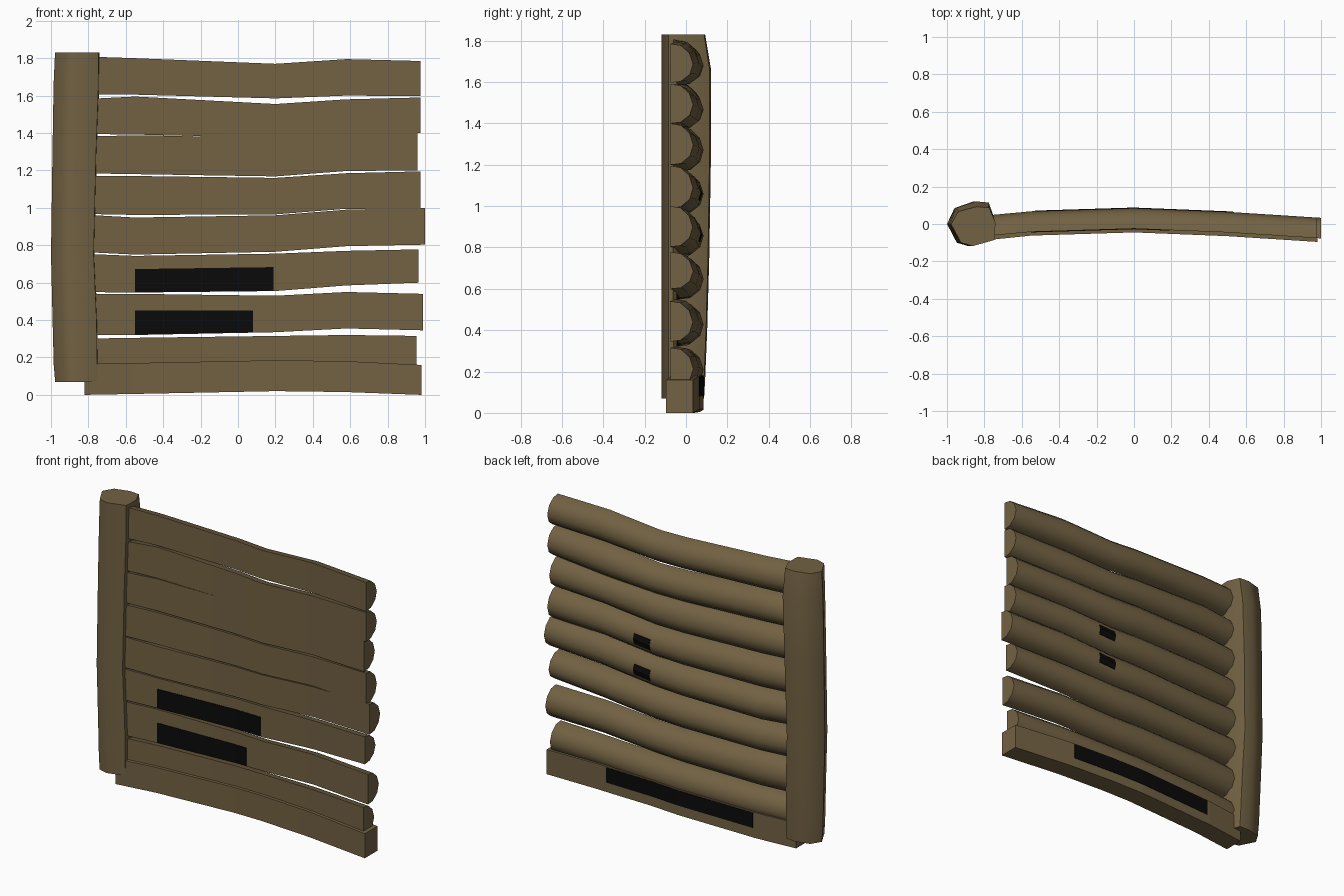
import bpy, bmesh, math

if "Cube" in bpy.data.objects:
    bpy.data.objects.remove(bpy.data.objects["Cube"])

def material(name, rgb):
    m = bpy.data.materials.new(name)
    m.diffuse_color = (*rgb, 1)
    m.use_nodes = True
    m.node_tree.nodes["Principled BSDF"].inputs["Base Color"].default_value = m.diffuse_color
    return m

WOOD = material("brown_wood", (0.17, 0.122, 0.056))
BLACK = material("black_patch", (0.003, 0.003, 0.003))

def lerp(xs, vals, x):
    """Piecewise linear lookup."""
    if x <= xs[0]:
        return vals[0]
    for i in range(len(xs) - 1):
        if x <= xs[i + 1]:
            t = (x - xs[i]) / (xs[i + 1] - xs[i])
            return vals[i] + t * (vals[i + 1] - vals[i])
    return vals[-1]

def loft(name, rings, mat, angle=None):
    """Closed solid from a row of closed rings."""
    bm = bmesh.new()
    rows = [[bm.verts.new(p) for p in r] for r in rings]
    n = len(rows[0])
    for a, b in zip(rows, rows[1:]):
        for i in range(n):
            bm.faces.new((a[i], a[(i + 1) % n], b[(i + 1) % n], b[i]))
    bm.faces.new(rows[0])
    bm.faces.new(rows[-1])
    bmesh.ops.recalc_face_normals(bm, faces=bm.faces)
    me = bpy.data.meshes.new(name)
    bm.to_mesh(me)
    bm.free()
    me.materials.append(mat)
    ob = bpy.data.objects.new(name, me)
    bpy.context.collection.objects.link(ob)
    if angle:
        bpy.ops.object.select_all(action='DESELECT')
        ob.select_set(True)
        bpy.context.view_layer.objects.active = ob
        bpy.ops.object.shade_smooth_by_angle(angle=math.radians(angle))
    return ob

# The whole wall bows gently towards the back in the middle
BOW_X = [-0.82, -0.55, 0.0, 0.5, 1.0]
BOW_Y = [-0.045, -0.017, 0.0, -0.02, -0.052]
KEY_X = [-0.78, -0.55, 0.2, 0.58, 0.975]

def section(x, pts, tops, bots, y0, depth, off=0.0):
    """Map (u, v) section points onto the board at position x."""
    t, b = lerp(KEY_X, tops, x), lerp(KEY_X, bots, x)
    y = lerp(BOW_X, BOW_Y, x) + y0 + off
    return [(x, y + u * depth, b + v * (t - b)) for u, v in pts]

def stations(x0, x1):
    inner = [x for x in (-0.55, 0.0, 0.2, 0.5, 0.58) if x0 + 0.005 < x < x1 - 0.005]
    return [x0] + inner + [x1]

def board(name, x0, x1, pts, tops, bots, y0, depth, angle=None):
    loft(name, [section(x, pts, tops, bots, y0, depth) for x in stations(x0, x1)], WOOD, angle)

def patch(name, x0, x1, line, tops, bots, y0, depth, side):
    """Thin dark plate lying on a board; side -1 is front, 1 is back."""
    rings = []
    for x in stations(x0, x1):
        out = section(x, line, tops, bots, y0, depth, 0.003 * side)
        inn = section(x, line, tops, bots, y0, depth, -0.003 * side)
        rings.append(out + inn[::-1])
    loft(name, rings, BLACK)

# Half-round logs: flat front, faceted round back
HALF_ROUND = [(0, 0), (0, 1), (.45, .96), (.83, .77), (1, .48), (.85, .21), (.45, .03)]
LOGS = [  # right end, top heights, bottom heights
    (.975, (1.81, 1.80, 1.77, 1.795, 1.785), (1.605, 1.605, 1.585, 1.60, 1.597)),
    (.975, (1.58, 1.595, 1.555, 1.58, 1.59), (1.395, 1.392, 1.372, 1.38, 1.40)),
    (.96, (1.38, 1.388, 1.375, 1.385, 1.40), (1.185, 1.18, 1.168, 1.197, 1.20)),
    (.975, (1.17, 1.17, 1.16, 1.185, 1.195), (.968, .962, .965, .995, .99)),
    (1.0, (.965, .948, .96, .99, 1.0), (.765, .75, .765, .795, .803)),
    (.965, (.755, .743, .755, .77, .778), (.55, .547, .555, .585, .60)),
    (.99, (.54, .54, .53, .55, .54), (.32, .32, .335, .355, .345)),
    (.955, (.30, .305, .315, .32, .315), (.11, .11, .115, .13, .12)),
]
LOG_Y, LOG_D = -0.025, 0.11
for i, (x1, tops, bots) in enumerate(LOGS):
    board(f"wall_log_{i + 1}", -0.85, x1, HALF_ROUND, tops, bots, LOG_Y, LOG_D, 50)

# Bottom beam
BEAM_T, BEAM_B = (.165, .17, .185, .18, .16), (0, .005, .02, .015, 0)
board("bottom_beam", -0.82, 0.98, [(0, 0), (0, 1), (1, 1), (1, 0)],
      BEAM_T, BEAM_B, -0.045, 0.13)

# Dark patches: two on the front, one on the beam back, two small ones behind
patch("front_patch_upper", -.55, .19, [(0, .01), (0, .64)], *LOGS[5][1:], LOG_Y, LOG_D, -1)
patch("front_patch_lower", -.55, .08, [(0, .01), (0, .60)], *LOGS[6][1:], LOG_Y, LOG_D, -1)
patch("beam_patch", -.53, .53, [(1, .38), (1, .97)], BEAM_T, BEAM_B, -0.045, 0.13, 1)
for i in (3, 4):
    patch(f"back_patch_{i}", .21, .33, [(.90, .30), (1, .48), (.90, .65)],
          *LOGS[i][1:], LOG_Y, LOG_D, 1)

# Upright post: uneven eight-sided trunk, slightly swollen
POST = [(-1, 0), (-.96, .09), (-.86, .125), (-.79, .118), (-.755, .01),
        (-.76, -.085), (-.88, -.118), (-.945, -.1)]
LEVELS = [  # z, x shift, x scale, back depth scale
    (.07, .015, .94, .70), (.16, .011, .97, .74), (.40, .006, .98, .82),
    (.75, 0, .95, .9), (1.28, .004, .97, .97), (1.66, .014, 1.0, .97), (1.83, .018, .97, .74)]
rings = []
for z, dx, sx, back in LEVELS:
    rings.append([(-.875 + (x + .875) * sx + dx + (-.006 if sx < .96 and z > .5 else 0),
                   y * (back if y > 0 else 1), z) for x, y in POST])
loft("upright_post", rings, WOOD, 50)
